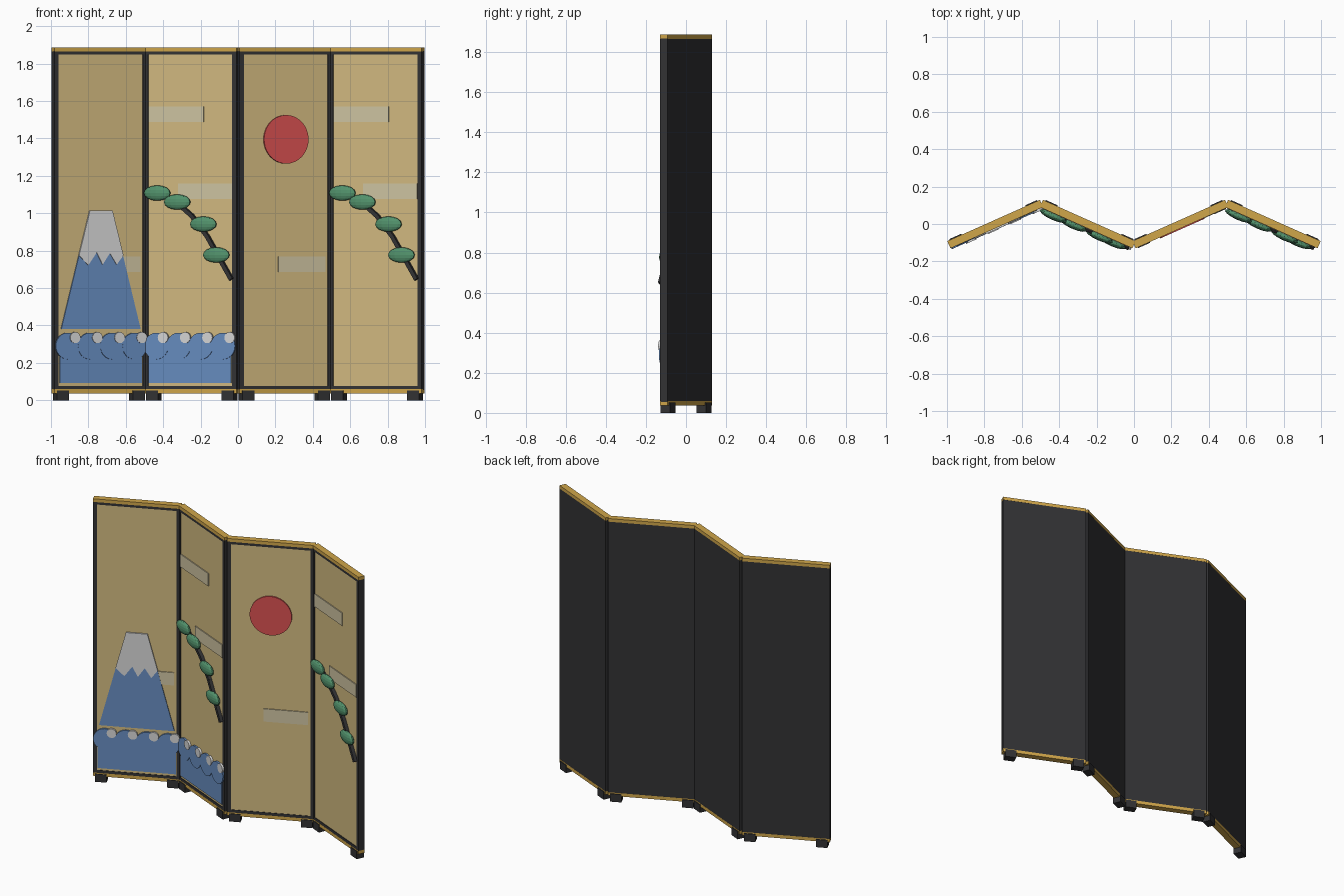
import bpy, bmesh, math
from mathutils import Matrix, Vector

if "Cube" in bpy.data.objects:
    bpy.data.objects.remove(bpy.data.objects["Cube"])

ANGLE = math.radians(24)
PANEL_W = 0.542          # width of one panel
HALF = PANEL_W / 2
PITCH = 0.495            # spacing of panel centres along x


def material(name, rgb):
    m = bpy.data.materials.new(name)
    lin = [(c / 255 / 12.92) if c < 11 else ((c / 255 + 0.055) / 1.055) ** 2.4 for c in rgb]
    m.diffuse_color = (*lin, 1)
    m.use_nodes = True
    m.node_tree.nodes["Principled BSDF"].inputs["Base Color"].default_value = m.diffuse_color
    return m


BLACK = material("black lacquer", (50, 50, 52))
TRIM = material("gold trim", (208, 166, 74))
FACE = material("gold leaf", (210, 186, 128))
MIST = material("pale mist", (207, 196, 162))
BLUE = material("ink blue", (103, 141, 192))
WHITE = material("snow white", (214, 214, 214))
RED = material("sun red", (216, 80, 80))
GREEN = material("pine green", (82, 146, 108))


def finish(bm, name, mat, place, smooth=False):
    bmesh.ops.recalc_face_normals(bm, faces=bm.faces)
    me = bpy.data.meshes.new(name)
    bm.to_mesh(me)
    bm.free()
    me.materials.append(mat)
    if smooth:
        for p in me.polygons:
            p.use_smooth = True
    ob = bpy.data.objects.new(name, me)
    bpy.context.collection.objects.link(ob)
    ob.matrix_world = place
    return ob


# All parts are given in panel space: u across, d outwards to the front, z up
def box(name, mat, place, u, d, z):
    bm = bmesh.new()
    size = Matrix.Diagonal((u[1] - u[0], d[1] - d[0], z[1] - z[0], 1))
    centre = Matrix.Translation((sum(u) / 2, -sum(d) / 2, sum(z) / 2))
    bmesh.ops.create_cube(bm, size=1, matrix=centre @ size)
    return finish(bm, name, mat, place)


def plate(name, mat, place, outline, d):
    bm = bmesh.new()
    f = bm.faces.new([bm.verts.new((u, -d[0], z)) for u, z in outline])
    ext = bmesh.ops.extrude_face_region(bm, geom=[f])
    verts = [v for v in ext["geom"] if isinstance(v, bmesh.types.BMVert)]
    bmesh.ops.translate(bm, verts=verts, vec=(0, d[0] - d[1], 0))
    return finish(bm, name, mat, place)


def disc(name, mat, place, u, z, r, d, n=32):
    ring = [(u + r * math.cos(2 * math.pi * i / n), z + r * math.sin(2 * math.pi * i / n))
            for i in range(n)]
    return plate(name, mat, place, ring, d)


def panel(place):
    # board with gold face, raised frame, trims and feet
    box("board", BLACK, place, (-HALF, HALF), (-0.02, 0.015), (0.055, 1.868))
    box("painted_face", FACE, place, (-HALF + 0.02, HALF - 0.02), (0.01, 0.018), (0.07, 1.855))
    box("bottom_rail", BLACK, place, (-HALF, HALF), (0.01, 0.021), (0.058, 0.077))
    box("top_rail", BLACK, place, (-HALF, HALF), (0.01, 0.021), (1.85, 1.867))
    box("bottom_trim", TRIM, place, (-HALF, HALF), (-0.0205, 0.0215), (0.037, 0.059))
    box("top_trim", TRIM, place, (-HALF, HALF), (-0.0205, 0.0215), (1.866, 1.887))
    for s in (-1, 1):
        a, b = sorted((s * HALF, s * (HALF - 0.025)))
        box("side_stile", BLACK, place, (a, b), (0.01, 0.021), (0.058, 1.867))
        c = s * 0.222
        box("foot", BLACK, place, (c - 0.035, c + 0.035), (-0.026, 0.026), (0, 0.052))


def mist(place, u0, u1, z0):
    box("mist_band", MIST, place, (u0, u1), (0.017, 0.024), (z0, z0 + 0.085))


def mountain(place):
    plate("mountain", BLUE, place,
          [(-0.2325, 0.38), (0.2325, 0.38), (0.066, 1.012), (-0.066, 1.012)], (0.017, 0.025))
    plate("snow_cap", WHITE, place,
          [(-0.066, 1.015), (-0.13, 0.775), (-0.076, 0.722), (-0.027, 0.79), (0.008, 0.725),
           (0.05, 0.786), (0.09, 0.725), (0.13, 0.775), (0.066, 1.015)], (0.02, 0.029))


def waves(place):
    box("sea", BLUE, place, (-0.241, 0.241), (0.017, 0.025), (0.093, 0.29))
    for i in range(4):
        u = -0.195 + 0.13 * i
        disc("wave_curl", BLUE, place, u, 0.29, 0.071, (0.018, 0.029 + 0.0004 * i), 24)
        disc("wave_foam", WHITE, place, u + 0.041, 0.335, 0.03, (0.02, 0.034), 16)


def sun(place):
    disc("sun", RED, place, 0, 1.395, 0.13, (0.017, 0.027), 40)


def pine(place):
    # jointed branch built from square rods
    path = [(0.243, 0.65), (0.105, 0.875), (0.015, 0.985), (-0.065, 1.05), (-0.16, 1.1)]
    bm = bmesh.new()
    for a, b in zip(path, path[1:]):
        p, q = Vector((a[0], -0.029, a[1])), Vector((b[0], -0.029, b[1]))
        turn = (q - p).to_track_quat('Z', 'Y').to_matrix().to_4x4()
        size = Matrix.Diagonal((0.022, 0.022, (q - p).length + 0.008, 1))
        bmesh.ops.create_cube(bm, size=1, matrix=Matrix.Translation((p + q) / 2) @ turn @ size)
    finish(bm, "pine_branch", BLACK, place)
    # flattened needle clusters
    for u, z in ((-0.186, 1.108), (-0.069, 1.06), (0.084, 0.942), (0.16, 0.777)):
        bm = bmesh.new()
        bmesh.ops.create_uvsphere(bm, u_segments=14, v_segments=8, radius=1,
                                  matrix=Matrix.Translation((u, -0.036, z))
                                  @ Matrix.Diagonal((0.078, 0.021, 0.041, 1)))
        finish(bm, "pine_needles", GREEN, place)


# four folded panels in a zigzag
places = [Matrix.Translation(((i - 1.5) * PITCH, 0, 0))
          @ Matrix.Rotation(ANGLE if i % 2 == 0 else -ANGLE, 4, 'Z') for i in range(4)]
for p in places:
    panel(p)
for p in places[1::2]:
    pine(p)
    mist(p, -0.242, 0.08, 1.487)
    mist(p, -0.07, 0.246, 1.075)
for p in places[0::2]:
    mist(p, -0.044, 0.23, 0.685)
for p in places[:2]:
    waves(p)
mountain(places[0])
sun(places[2])
